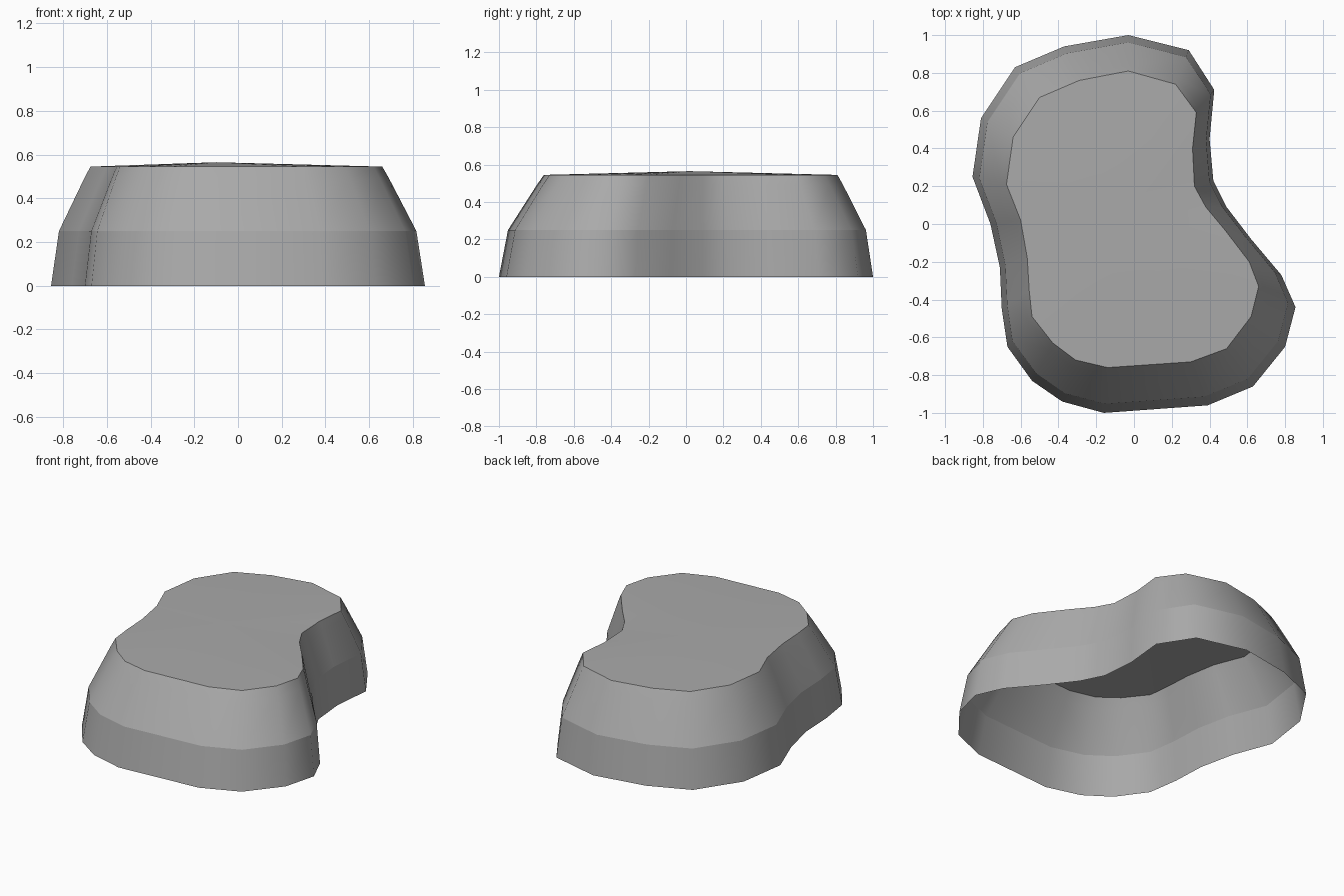
import bpy
import bmesh
import math
from mathutils import Vector

default_cube = bpy.data.objects.get("Cube")
if default_cube:
    bpy.data.objects.remove(default_cube, do_unlink=True)

# Kidney-shaped outlines, clockwise from the back, with matching points
FOOT = [(-.03, 1), (.29, .92), (.425, .71), (.4, .45), (.42, .23), (.49, .09),
        (.62, -.08), (.78, -.27), (.855, -.44), (.8, -.65), (.63, -.86),
        (.39, -.96), (-.16, -1), (-.38, -.94), (-.54, -.83), (-.67, -.65),
        (-.7, -.45), (-.71, -.23), (-.76, 0), (-.855, .25), (-.81, .56),
        (-.63, .83), (-.37, .94)]
RIM = [(-.03, .81), (.22, .74), (.33, .59), (.31, .4), (.32, .2), (.38, .09),
       (.48, -.03), (.61, -.2), (.66, -.33), (.62, -.49), (.49, -.66),
       (.3, -.73), (-.14, -.76), (-.31, -.72), (-.43, -.63), (-.54, -.49),
       (-.555, -.35), (-.565, -.18), (-.6, .02), (-.675, .21), (-.64, .46),
       (-.5, .67), (-.29, .76)]
PEAK = (-.1, .02, .565)
# Each level: height, and how far the outline has moved from foot to rim
LEVELS = [(0, 0), (.25, .2), (.49, .84), (.545, 1)]
SHOULDER = 1


def make_material(name, colour):
    material = bpy.data.materials.new(name)
    material.use_nodes = True
    material.diffuse_color = colour
    material.node_tree.nodes["Principled BSDF"].inputs["Base Color"].default_value = colour
    return material


def make_ring(bm, height, blend):
    ring = []
    for foot, rim in zip(FOOT, RIM):
        point = Vector(foot).lerp(Vector(rim), blend)
        ring.append(bm.verts.new((point.x, point.y, height)))
    return ring


bm = bmesh.new()
rings = [make_ring(bm, height, blend) for height, blend in LEVELS]
count = len(FOOT)

# Sloping wall, open underneath
for lower, upper in zip(rings, rings[1:]):
    for i in range(count):
        j = (i + 1) % count
        bm.faces.new((lower[j], lower[i], upper[i], upper[j]))

# Slightly domed top
peak = bm.verts.new(PEAK)
for i in range(count):
    bm.faces.new((rings[-1][(i + 1) % count], rings[-1][i], peak))

mesh = bpy.data.meshes.new("rock_plateau")
bm.to_mesh(mesh)
bm.free()
mesh.materials.append(make_material("stone grey", (.4, .4, .4, 1)))

rock = bpy.data.objects.new("rock_plateau", mesh)
bpy.context.collection.objects.link(rock)
bpy.ops.object.select_all(action='DESELECT')
rock.select_set(True)
bpy.context.view_layer.objects.active = rock
bpy.ops.object.shade_smooth_by_angle(angle=math.radians(50))

# Crisp crease where the wall changes slope
shoulder_height = LEVELS[SHOULDER][0]
for edge in mesh.edges:
    if all(abs(mesh.vertices[v].co.z - shoulder_height) < .001 for v in edge.vertices):
        edge.use_edge_sharp = True
